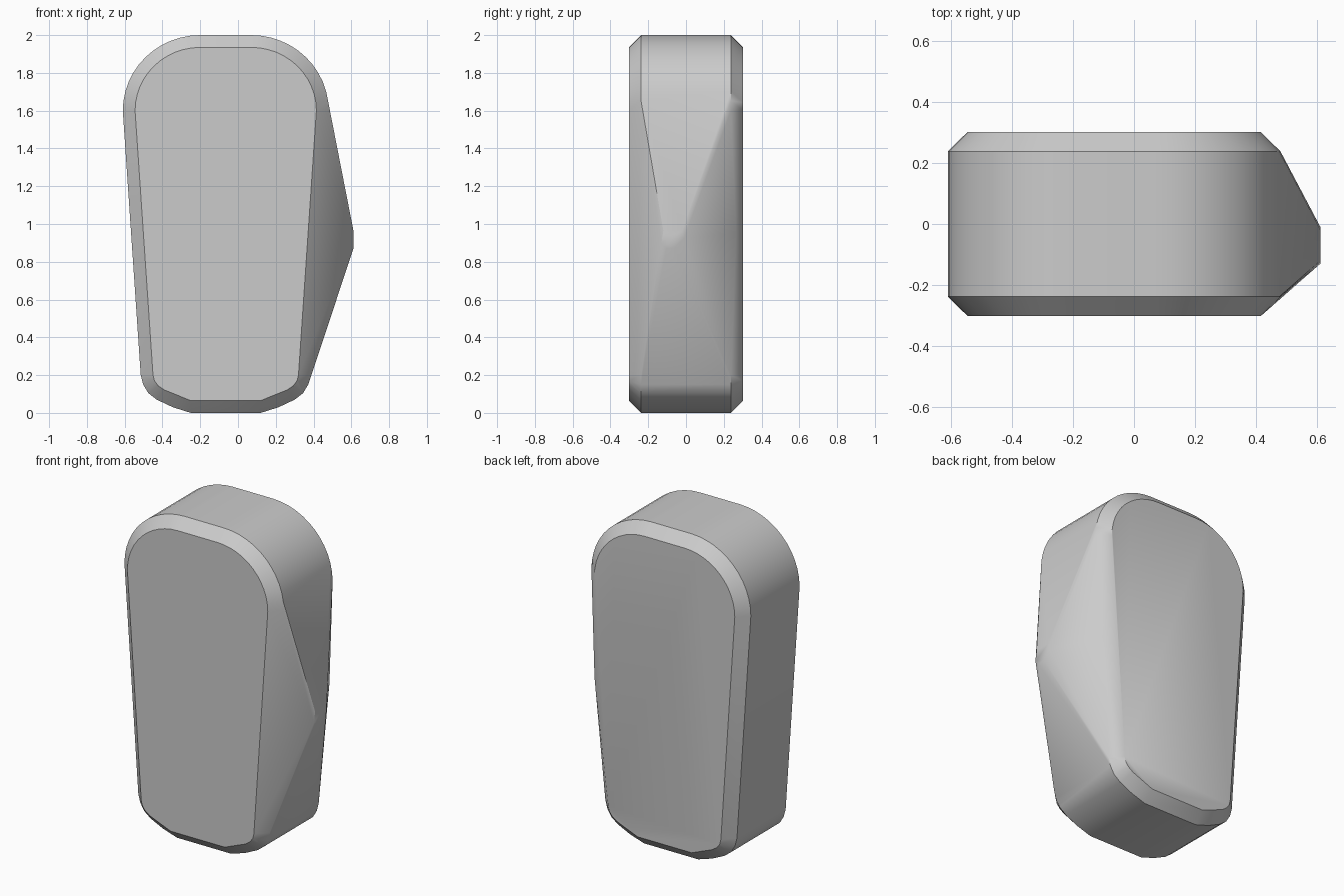
import bpy, bmesh, math

cube = bpy.data.objects.get("Cube")
if cube:
    bpy.data.objects.remove(cube)

AXIS = -0.065  # centre line of the body in x


def outline(inset):
    """Tapered rounded outline in x, z, drawn in by the chamfer width."""
    half = []
    # Broad rounded shoulder
    for i in range(13):
        a = math.radians(90 * i / 12)
        half.append((0.135 + (0.41 - inset) * math.sin(a),
                     1.6 + (0.4 - inset) * math.cos(a)))
    # Small rounded foot
    for x, z, dx, dz in ((0.45, 0.2, 1, 0), (0.437, 0.15, 0.92, 0.3),
                         (0.41, 0.105, 0.8, 0.6), (0.365, 0.07, 0.6, 0.8),
                         (0.28, 0.03, 0.35, 1), (0.185, 0.0, 0, 1)):
        half.append((x - inset * dx, z + inset * dz))
    return [(AXIS + s * x, z) for s in (-1, 1) for x, z in half]


# Chamfered body: full outline in the middle, inset outline on both faces
bm = bmesh.new()
for inset, depth in ((0.0, 0.238), (0.065, 0.302)):
    for x, z in outline(inset):
        for side in (-1, 1):
            bm.verts.new((x, side * depth, z))

# Blunt rounded tip of the side bulge, and its shoulder at the back
for y, z in ((-0.13, 0.9), (-0.105, 0.87), (-0.06, 0.875),
             (-0.01, 0.925), (-0.02, 0.965), (-0.12, 0.965)):
    bm.verts.new((0.611, y, z))
bm.verts.new((0.44, 0.265, 0.95))

# Stretch one skin over the body and bulge
hull = bmesh.ops.convex_hull(bm, input=bm.verts)
loose = set(hull["geom_interior"]) | set(hull["geom_unused"])
bmesh.ops.delete(bm, geom=[v for v in loose if isinstance(v, bmesh.types.BMVert)],
                 context="VERTS")
bmesh.ops.dissolve_limit(bm, angle_limit=math.radians(0.5),
                         verts=bm.verts, edges=bm.edges)
bmesh.ops.recalc_face_normals(bm, faces=bm.faces)

mesh = bpy.data.meshes.new("bulged_body")
bm.to_mesh(mesh)
bm.free()
body = bpy.data.objects.new("bulged_body", mesh)
bpy.context.collection.objects.link(body)

# Plain grey
grey = bpy.data.materials.new("plain_grey")
grey.use_nodes = True
grey.diffuse_color = (0.6, 0.6, 0.6, 1)
grey.node_tree.nodes["Principled BSDF"].inputs["Base Color"].default_value = (0.6, 0.6, 0.6, 1)
mesh.materials.append(grey)

bpy.context.view_layer.objects.active = body
body.select_set(True)
bpy.ops.object.shade_smooth_by_angle(angle=math.radians(30))
